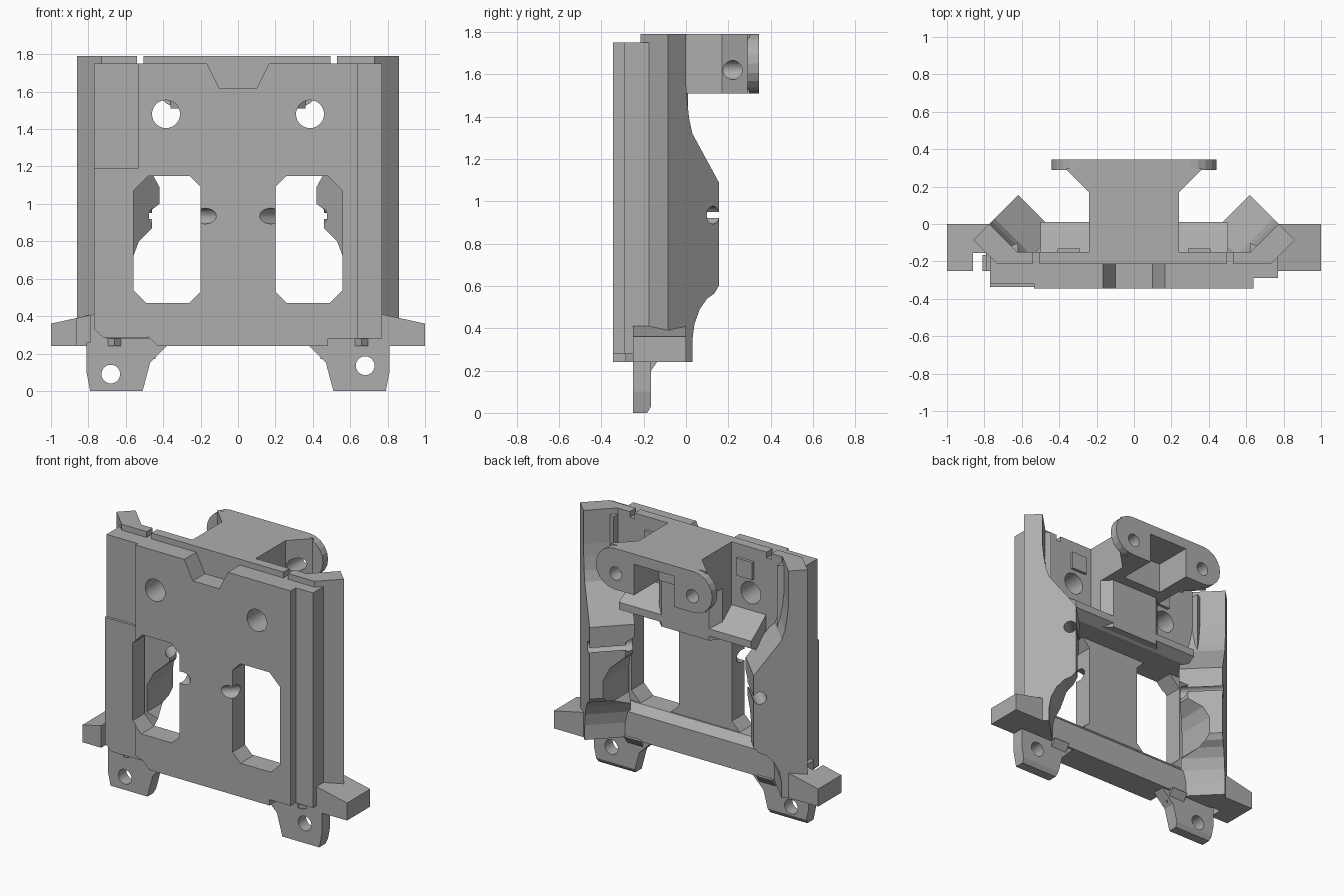
import bpy, bmesh, math
from mathutils import Vector

cube = bpy.data.objects.get("Cube")
if cube:
    bpy.data.objects.remove(cube, do_unlink=True)

grey = bpy.data.materials.new("plain_grey")
grey.use_nodes = True
colour = (0.42, 0.42, 0.42, 1)
grey.diffuse_color = colour
grey.node_tree.nodes["Principled BSDF"].inputs["Base Color"].default_value = colour


def prism(name, base, offset):
    """Closed prism from a planar outline swept along an offset."""
    bm = bmesh.new()
    face = bm.faces.new([bm.verts.new(p) for p in base])
    moved = bmesh.ops.extrude_face_region(bm, geom=[face])["geom"]
    bmesh.ops.translate(bm, vec=Vector(offset),
                        verts=[v for v in moved if isinstance(v, bmesh.types.BMVert)])
    bmesh.ops.recalc_face_normals(bm, faces=bm.faces)
    mesh = bpy.data.meshes.new(name)
    bm.to_mesh(mesh)
    bm.free()
    mesh.materials.append(grey)
    obj = bpy.data.objects.new(name, mesh)
    bpy.context.collection.objects.link(obj)
    return obj


def front(name, pts, y0, y1, s=1):
    return prism(name, [(s * x, y0, z) for x, z in pts], (0, y1 - y0, 0))


def plan(name, pts, z0, z1, s=1):
    return prism(name, [(s * x, y, z0) for x, y in pts], (0, 0, z1 - z0))


def side(name, pts, x0, x1):
    return prism(name, [(x0, y, z) for y, z in pts], (x1 - x0, 0, 0))


def box(name, x0, x1, y0, y1, z0, z1):
    return plan(name, [(x0, y0), (x1, y0), (x1, y1), (x0, y1)], z0, z1)


def circle(cx, cz, r, n=28):
    return [(cx + r * math.cos(math.tau * i / n), cz + r * math.sin(math.tau * i / n))
            for i in range(n)]


def cut(obj, cutters):
    for c in cutters:
        c.hide_render = True
        mod = obj.modifiers.new("cut", "BOOLEAN")
        mod.operation, mod.solver, mod.object = "DIFFERENCE", "EXACT", c
    bpy.context.view_layer.update()
    mesh = bpy.data.meshes.new_from_object(
        obj.evaluated_get(bpy.context.evaluated_depsgraph_get()))
    obj.modifiers.clear()
    obj.data = mesh


def arc(cx, cz, r, a0, a1, n=10):
    return [(cx + r * math.cos(math.radians(a0 + (a1 - a0) * i / n)),
             cz + r * math.sin(math.radians(a0 + (a1 - a0) * i / n))) for i in range(n + 1)]


# Shared cutters: windows, round holes, diagonal drill holes
window = [(.2, .53), (.26, .47), (.49, .47), (.56, .54), (.56, 1.07), (.48, 1.15),
          (.26, 1.15), (.2, 1.09)]
wing_window = [(.2, .47), (.49, .47), (.56, .54), (.56, .72), (.53, .8), (.46, .87),
               (.46, .97), (.42, 1.0), (.42, 1.08), (.35, 1.15), (.2, 1.15)]
notch = [(-.17, 1.76), (-.1, 1.62), (.1, 1.62), (.17, 1.76)]
windows, holes, drills, wing_windows = [], [], [], []
for s in (1, -1):
    windows.append(front("window_cutter", window, -.5, -.1, s))
    wing_windows.append(front("wing_window_cutter", wing_window, -.5, .3, s))
    holes.append(front("round_hole_cutter", circle(.385, 1.48, .075), -.5, .1, s))
    drills.append(prism("drill_cutter",
                        [(s * (.12 + a * .707), -.4 - a * .707, .935 + b)
                         for a, b in circle(0, 0, .042)], (s * .75, .75, 0)))
notch_cutter = front("notch_cutter", notch, -.5, -.215)
plate_cutters = windows + holes + drills + [notch_cutter]

# Layered front plate
plate = front("base_plate", [(-.77, .34), (-.7, .28), (.77, .28), (.77, 1.75), (-.77, 1.75)],
              -.29, -.21)
cut(plate, plate_cutters)
face_plate = front("face_plate", [(-.43, .24), (.48, .24), (.48, .28), (.64, .28), (.64, 1.75),
                                  (-.535, 1.75), (-.535, .31), (-.48, .29)], -.345, -.21)
cut(face_plate, plate_cutters)
upper_step = box("upper_side_panel", -.77, -.535, -.32, -.22, 1.19, 1.75)
lower_step = front("lower_side_panel", [(-.77, .33), (-.72, .285), (-.48, .285), (-.48, 1.19),
                                        (-.77, 1.19)], -.338, -.22)
cut(lower_step, windows)
box("bottom_bar", -.77, .77, -.25, -.17, .24, .40)
side("sill", [(-.22, .24), (-.15, .24), (-.15, .42), (-.2, .47), (-.22, .47)], -.6, .6)

# Upper back wall, top slots and sloped cross beam
wall = box("upper_wall", -.62, .62, -.215, -.15, 1.15, 1.79)
slots = [front("slot_cutter", [(a, 1.75), (a + .035, 1.75), (a + .035, 1.85), (a, 1.85)],
               -.3, -.1) for a in (-.54, .495)]
cut(wall, holes + slots)
beam = side("cross_beam", [(-.22, 1.15), (-.06, 1.15), (.01, 1.19), (.01, 1.24),
                           (-.05, 1.28), (-.15, 1.36), (-.22, 1.36)], -.5, .5)
cut(beam, holes)
for s in (1, -1):
    box("wall_rib", s * .35 - .06, s * .35 + .06, -.16, -.13, 1.58, 1.7)
plan("centre_column", [(-.24, -.21), (.24, -.21), (.24, -.05), (.18, .01), (-.18, .01),
                       (-.24, -.05)], 1.16, 1.55)

# Rear hinge bracket with rounded lugs
pocket = box("pocket_cutter", -.15, .15, .08, .5, 1.4, 1.72)
lug_holes = [front("lug_hole_cutter", circle(s * .29, 1.62, .045), .1, .5) for s in (1, -1)]
half = [(.24, -.21), (.24, .17), (.36, .29), (.36, .3)]
arm = plan("hinge_arm", half + [(-x, y) for x, y in reversed(half)], 1.51, 1.79)
cut(arm, lug_holes + [pocket])
flange = front("hinge_flange", arc(.3, 1.65, .14, -90, 90) + arc(-.3, 1.65, .14, 90, 270),
               .29, .345)
cut(flange, lug_holes + [pocket])

# Diagonal side wings, with a curved rear edge
profile = [(-.085, .24), (.03, .24), (.03, .34), (.04, .42), (.065, .49), (.1, .54),
           (.135, .565), (.155, .6), (.155, 1.09), (.03, 1.32), (.015, 1.39), (.005, 1.48),
           (0, 1.56), (0, 1.79), (-.085, 1.79)]
top_cutter = box("top_edge_cutter", -1, 1, -.6, -.215, 1.75, 2)
for s, label in ((1, "left"), (-1, "right")):
    wing = prism(label + "_wing", [(s * (.775 - y), y, z) for y, z in profile],
                 (-s * .2, -s * s * .2, 0))
    cut(wing, wing_windows + drills + [top_cutter])
    # Corner strip behind the plate edge
    plan(label + "_corner_strip", [(.62, -.25), (.77, -.25), (.77, -.17), (.62, -.1)],
         .28, 1.75, s)

# Tapered side tabs
tab = [(.74, .24), (1, .24), (1, .36), (.77, .41), (.74, .41)]
front("left_tab", tab, -.25, 0)
right_tab = front("right_tab", tab, -.25, 0, -1)
cut(right_tab, [box("tab_notch_cutter", -.86, -.79, -.3, -.155, .1, .6)])

# Feet with mounting holes and a bevelled back
foot = [(.38, .24), (.47, .15), (.51, 0), (.79, 0), (.81, .1), (.81, .26), (.38, .26)]
for s, z, label in ((1, .135, "left"), (-1, .09, "right")):
    obj = front(label + "_foot", foot, -.25, -.165, s)
    bevel = side("foot_bevel_cutter", [(-.19, -.01), (-.1, -.01), (-.1, .08), (-.165, .03)],
                 -1, 1)
    cut(obj, [front("foot_hole_cutter", circle(s * .68, z, .05), -.4, 0), bevel])
    side(label + "_foot_gusset", [(-.2, .17), (-.165, .2), (-.13, .25), (-.2, .25)],
         s * .5 - .06, s * .5 + .06)

# Remove the used cutters
for obj in [o for o in bpy.data.objects if o.name.split(".")[0].endswith("_cutter")]:
    bpy.data.objects.remove(obj, do_unlink=True)
